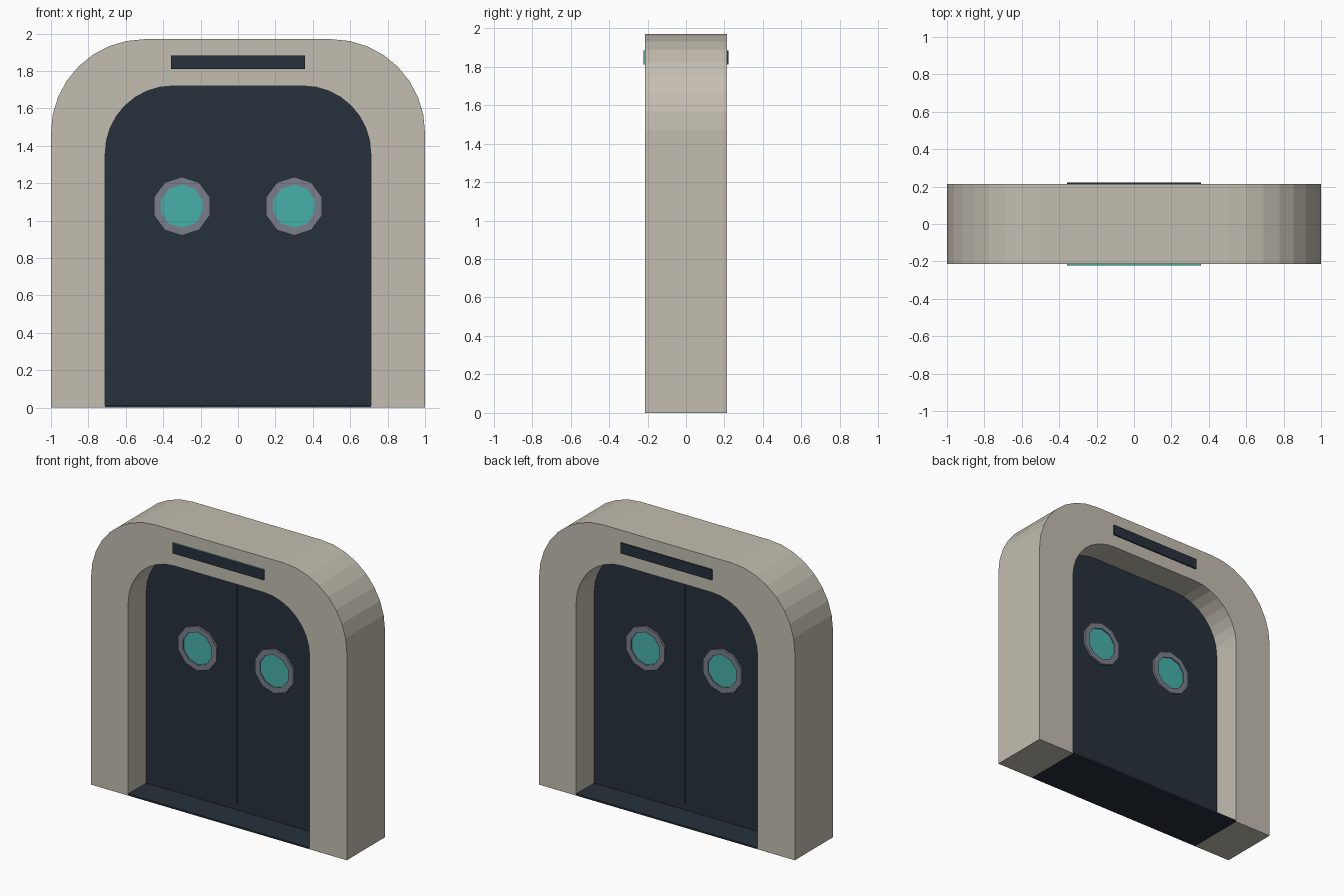
import bpy, bmesh, math

if "Cube" in bpy.data.objects:
    bpy.data.objects.remove(bpy.data.objects["Cube"])


def material(name, rgb):
    m = bpy.data.materials.new(name)
    lin = [((c / 255 + 0.055) / 1.055) ** 2.4 for c in rgb]
    m.diffuse_color = (*lin, 1)
    m.use_nodes = True
    m.node_tree.nodes["Principled BSDF"].inputs["Base Color"].default_value = m.diffuse_color
    return m


STONE = material("warm grey", (196, 190, 177))
DARK = material("dark slate", (38, 49, 59))
TEAL = material("teal", (71, 176, 170))
METAL = material("steel grey", (123, 126, 139))


def finish(name, bm, *mats):
    bmesh.ops.recalc_face_normals(bm, faces=bm.faces)
    me = bpy.data.meshes.new(name)
    bm.to_mesh(me)
    bm.free()
    for m in mats:
        me.materials.append(m)
    ob = bpy.data.objects.new(name, me)
    bpy.context.collection.objects.link(ob)
    return ob


def arch(half, top, r, z0=0.0, n=8):
    """Rounded doorway outline in x, z from bottom right to bottom left."""
    right = [(half, z0)]
    for i in range(n + 1):
        a = math.pi / 2 * i / n
        right.append((half - r + r * math.cos(a), top - r + r * math.sin(a)))
    return right + [(-x, z) for x, z in reversed(right)]


def polygon(cx, cz, r, n=10):
    return [(cx + r * math.sin(2 * math.pi * i / n), cz + r * math.cos(2 * math.pi * i / n))
            for i in range(n)]


def band(name, outer, inner, depth, mat, closed):
    """Solid strip between two outlines, from -depth to +depth in y."""
    bm = bmesh.new()
    rows = [[bm.verts.new((x, y, z)) for x, z in pts]
            for pts, y in ((outer, -depth), (outer, depth), (inner, depth), (inner, -depth))]
    n = len(outer)
    for i in range(n if closed else n - 1):
        j = (i + 1) % n
        for k in range(4):
            a, b = rows[k], rows[(k + 1) % 4]
            bm.faces.new((a[i], a[j], b[j], b[i]))
    if not closed:
        for i in (0, n - 1):
            bm.faces.new([r[i] for r in rows])
    return finish(name, bm, mat)


def slab(name, outline, y0, y1, *mats):
    """Outline in x, z extruded along y."""
    bm = bmesh.new()
    f = bm.faces.new([bm.verts.new((x, y0, z)) for x, z in outline])
    new = bmesh.ops.extrude_face_region(bm, geom=[f])["geom"]
    bmesh.ops.translate(bm, vec=(0, y1 - y0, 0),
                        verts=[g for g in new if isinstance(g, bmesh.types.BMVert)])
    return finish(name, bm, *mats)


def rect(x0, x1, z0, z1):
    return [(x0, z0), (x1, z0), (x1, z1), (x0, z1)]


# Surround and threshold
band("door_frame", arch(1.0, 1.97, 0.5), arch(0.71, 1.72, 0.36), 0.213, STONE, False)
slab("threshold", rect(-0.71, 0.71, 0, 0.012), -0.213, 0.213, DARK)

# Two sliding leaves meeting at the middle
half = arch(0.71, 1.72, 0.36, 0.012)
half = half[:len(half) // 2]
for side, s in (("right", 1), ("left", -1)):
    outline = [(0, 0.012)] + [(s * x, z) for x, z in half] + [(0, 1.72)]
    slab("door_leaf_" + side, outline, -0.012, 0.012, DARK)

    # Porthole with metal ring
    band("porthole_ring_" + side, polygon(s * 0.3, 1.077, 0.157),
         polygon(s * 0.3, 1.077, 0.116), 0.026, METAL, True)
    slab("porthole_glass_" + side, polygon(s * 0.3, 1.077, 0.117), -0.018, 0.018, TEAL)

# Raised seam strip
slab("door_seam", rect(-0.003, 0.003, 0.05, 1.72), -0.014, 0.014, DARK)

# Sign plates: the front one has a teal rim around a dark face
sign = rect(-0.357, 0.357, 1.81, 1.884)
front = slab("front_sign", sign, -0.222, -0.213, DARK, TEAL)
for p in front.data.polygons:
    p.material_index = 0 if abs(p.normal.y) > 0.5 else 1
slab("back_sign", sign, 0.213, 0.222, DARK)
